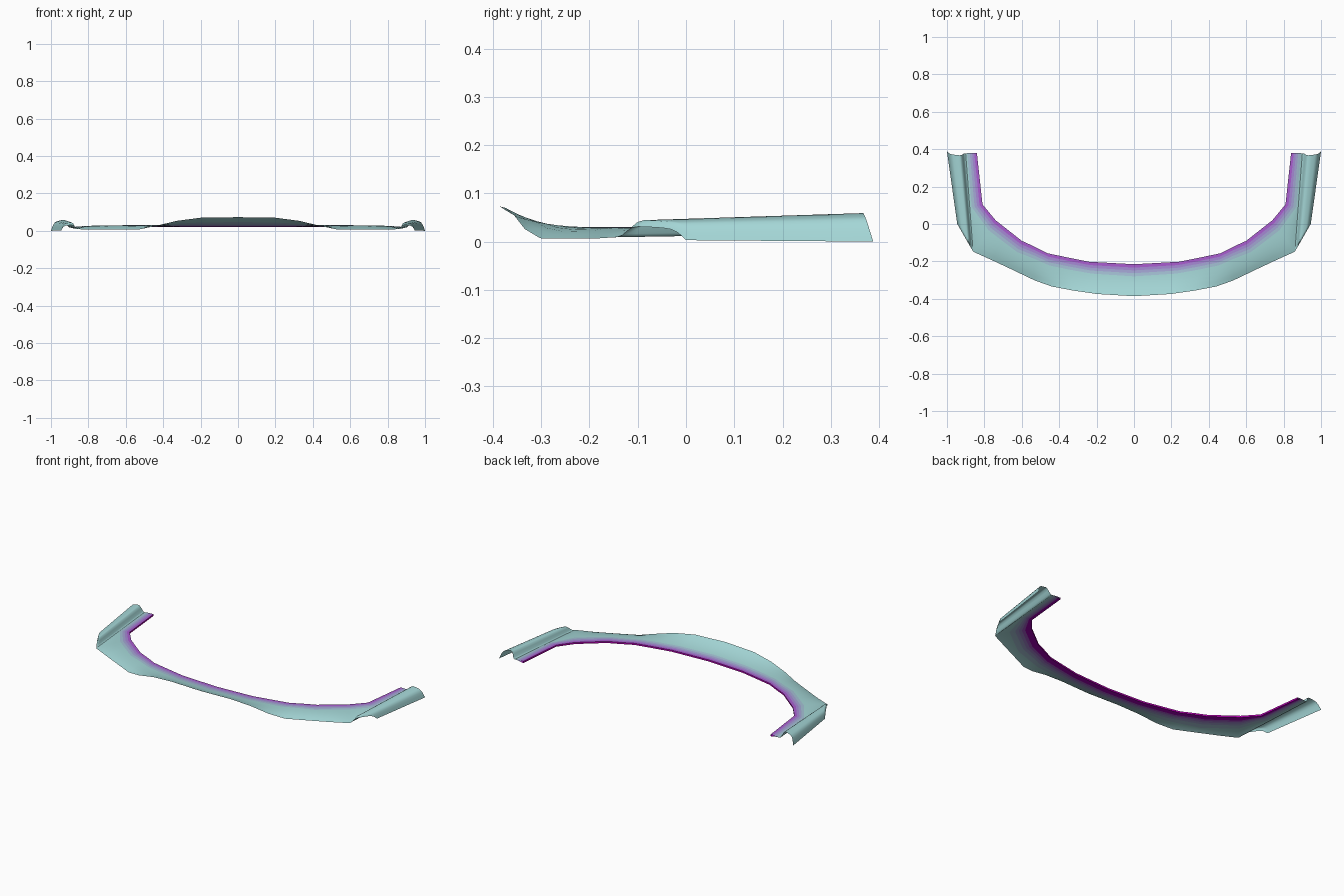
import bpy
import bmesh
import math
from mathutils import Vector

cube = bpy.data.objects.get("Cube")
if cube:
    bpy.data.objects.remove(cube, do_unlink=True)


def material(name, rgb):
    mat = bpy.data.materials.new(name)
    mat.use_nodes = True
    mat.diffuse_color = (*rgb, 1)
    mat.node_tree.nodes["Principled BSDF"].inputs["Base Color"].default_value = (*rgb, 1)
    return mat


TEAL = material("pale teal", (0.37, 0.67, 0.67))
HAZE = material("blue haze", (0.37, 0.53, 0.66))
PERIWINKLE = material("periwinkle", (0.37, 0.38, 0.66))
LAVENDER = material("lavender", (0.38, 0.25, 0.66))
PURPLE = material("purple", (0.40, 0.11, 0.63))
VIOLET = material("deep violet", (0.36, 0.0, 0.47))
MAGENTA = material("magenta", (0.47, 0.0, 0.45))


def loft(name, rows, mats, facing=1):
    """Skin a grid of points, mirrored; each strip takes its own material."""
    bm = bmesh.new()
    grid = [[bm.verts.new(p) for p in row] for row in rows]
    for a, b in zip(grid, grid[1:]):
        for j in range(len(a) - 1):
            face = bm.faces.new((a[j], a[j + 1], b[j + 1], b[j]))
            face.material_index = min(j, len(mats) - 1)
    bmesh.ops.recalc_face_normals(bm, faces=bm.faces)
    if sum(f.normal.z * f.calc_area() for f in bm.faces) * facing < 0:
        bmesh.ops.reverse_faces(bm, faces=bm.faces)
    mesh = bpy.data.meshes.new(name)
    bm.to_mesh(mesh)
    bm.free()
    obj = bpy.data.objects.new(name, mesh)
    bpy.context.collection.objects.link(obj)
    for mat in mats:
        mesh.materials.append(mat)
    mirror = obj.modifiers.new("Mirror", "MIRROR")
    mirror.use_clip = True
    mirror.merge_threshold = 0.0005
    bpy.ops.object.select_all(action="DESELECT")
    obj.select_set(True)
    bpy.context.view_layer.objects.active = obj
    bpy.ops.object.shade_smooth_by_angle(angle=math.radians(65))


# Valley line where the side fairing meets the flat of the lip
corner = Vector((0.86, -0.148, 0.009))
valley_end = Vector((0.90, 0.378, 0.018))
valley_mid = corner.lerp(valley_end, 0.45)

# Inner and outer edges, from the centre to the rear tip
stations = [
    ((0, -0.215, 0.03), (0, -0.386, 0.073)),
    ((0.24, -0.202, 0.03), (0.20, -0.374, 0.07)),
    ((0.35, -0.18, 0.03), (0.33, -0.355, 0.053)),
    ((0.46, -0.157, 0.03), (0.44, -0.334, 0.026)),
    ((0.53, -0.122, 0.03), (0.53, -0.302, 0.007)),
    ((0.60, -0.09, 0.03), (0.66, -0.24, 0.006)),
    ((0.67, -0.035, 0.029), (0.76, -0.193, 0.006)),
    ((0.74, 0.02, 0.028), corner),
    ((0.81, 0.105, 0.025), valley_mid),
    ((0.84, 0.38, 0.022), valley_end),
]
DEPTH = 0.010


def lip_row(inner, outer, bands, depth):
    """Points across the lip: colour bands by the inner edge, then the sweep."""
    width = (outer - inner).xy.length
    scale = min(1, 0.85 * width / bands[-1]) / width
    steps = [0] + [b * scale for b in bands]
    steps += [steps[-1] + (1 - steps[-1]) * k / 5 for k in range(1, 6)]
    curl = 2.5 if outer.z > inner.z else 3.2
    row = []
    for t in steps:
        p = inner.lerp(outer, t)
        p.z = inner.z + (outer.z - inner.z) * t ** curl - depth * (1 - t)
        row.append(p)
    return row


top_rows, under_rows, flange_rows = [], [], []
for inner, outer in stations:
    inner, outer = Vector(inner), Vector(outer)
    top_rows.append(lip_row(inner, outer, (0.018, 0.033, 0.048, 0.065), 0))
    under_rows.append(lip_row(inner, outer, (0.038, 0.056, 0.074, 0.094, 0.125), DEPTH))
    flange_rows.append([inner - Vector((0, 0, DEPTH)), inner])

# Upper and lower skins with fading bands, joined by the inner flange
loft("front_lip", top_rows, [PURPLE, LAVENDER, PERIWINKLE, HAZE, TEAL])
loft("lip_underside", under_rows,
     [VIOLET, PURPLE, LAVENDER, PERIWINKLE, HAZE, TEAL], facing=-1)
loft("inner_flange", flange_rows, [MAGENTA])

# Hollow hump along each side: position across, relative height
hump = [(0, 0), (0.05, 0.05), (0.10, 0.2), (0.17, 0.58), (0.24, 0.88), (0.33, 1),
        (0.50, 1), (0.68, 0.97), (0.79, 0.88), (0.87, 0.68), (0.93, 0.4), (1, 0)]
outer_front = Vector((0.945, 0, 0.003))
outer_end = Vector((1.0, 0.388, 0))
fairing_rows = []
for t in (0, 0.025, 0.06, 0.4, 0.7, 1):
    height = 0.024 if t == 0 else 0.037 + 0.010 * t
    row = []
    for s, h in hump:
        front = corner.lerp(outer_front, s)
        end = valley_end.lerp(outer_end, s)
        end.y -= 0.014 * h
        p = front.lerp(end, t)
        p.z += height * h
        row.append(p)
    fairing_rows.append(row)
loft("side_fairing", fairing_rows, [TEAL])
